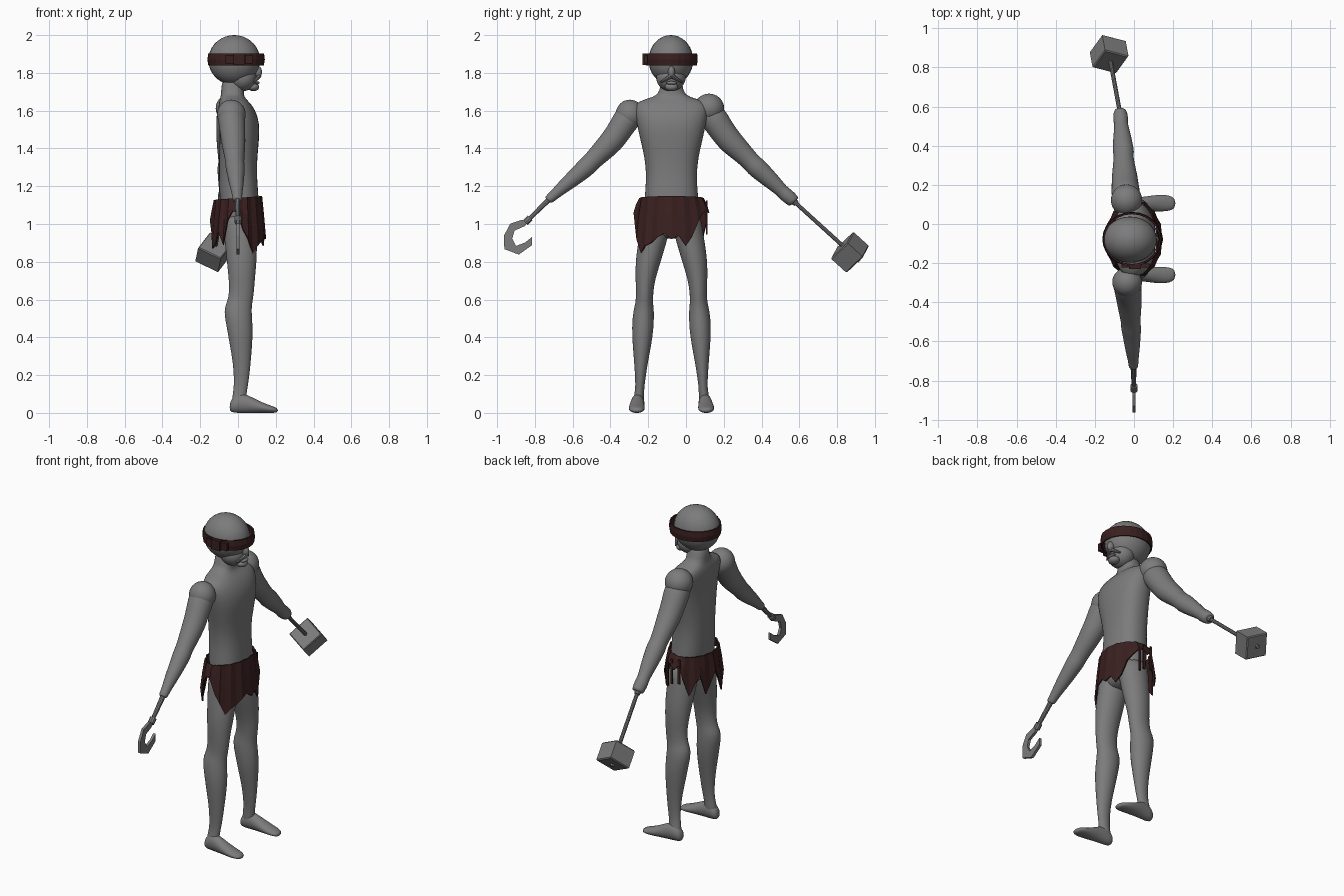
import bpy, bmesh, math
from mathutils import Vector

X, Y, Z = Vector((1, 0, 0)), Vector((0, 1, 0)), Vector((0, 0, 1))
MID = -0.077  # body centre line in y


def material(name, rgb):
    m = bpy.data.materials.new(name)
    m.diffuse_color = (*rgb, 1)
    return m


GREY = material("stone_grey", (0.2, 0.2, 0.2))
CLOTH = material("dark_brown_cloth", (0.042, 0.014, 0.014))


def finish(bm, name, mat, smooth=False, subdiv=0, solid=0):
    bmesh.ops.recalc_face_normals(bm, faces=bm.faces)
    me = bpy.data.meshes.new(name)
    bm.to_mesh(me)
    bm.free()
    me.materials.append(mat)
    if smooth:
        me.shade_smooth()
    ob = bpy.data.objects.new(name, me)
    bpy.context.collection.objects.link(ob)
    if subdiv:
        s = ob.modifiers.new("round", 'SUBSURF')
        s.levels = s.render_levels = subdiv
    if solid:
        ob.modifiers.new("thickness", 'SOLIDIFY').thickness = solid
    return ob


def loft(name, sections, u=X, v=Y, sides=18, mat=GREY, smooth=True, subdiv=1, start=0.0, power=1.0):
    """Skin of (centre, radius along u, radius along v) rings with capped ends."""
    bm = bmesh.new()
    rings = []
    for c, a, b in sections:
        ring = []
        for i in range(sides):
            t = start + 2 * math.pi * i / sides
            co, si = math.cos(t), math.sin(t)
            co = math.copysign(abs(co) ** power, co)
            si = math.copysign(abs(si) ** power, si)
            ring.append(bm.verts.new(Vector(c) + u * a * co + v * b * si))
        rings.append(ring)
    for p, q in zip(rings, rings[1:]):
        for i in range(sides):
            j = (i + 1) % sides
            bm.faces.new((p[i], p[j], q[j], q[i]))
    bm.faces.new(rings[0])
    bm.faces.new(rings[-1])
    return finish(bm, name, mat, smooth, subdiv)


def ball(name, c, r, mat=GREY):
    bm = bmesh.new()
    bmesh.ops.create_uvsphere(bm, u_segments=28, v_segments=18, radius=1)
    for vert in bm.verts:
        vert.co = Vector([vert.co[i] * r[i] + c[i] for i in range(3)])
    return finish(bm, name, mat, True)


def box(name, c, s, mat=CLOTH):
    bm = bmesh.new()
    bmesh.ops.create_cube(bm, size=1)
    for vert in bm.verts:
        vert.co = Vector([vert.co[i] * s[i] + c[i] for i in range(3)])
    return finish(bm, name, mat)


def tube(name, a, b, r0, r1, sides=10):
    """Straight tapered rod between two points."""
    a, b = Vector(a), Vector(b)
    d = (b - a).normalized()
    side = d.cross(X).normalized()
    ob = loft(name, [(a, r0, r0), (b, r1, r1)], d.cross(side), side, sides, subdiv=0, smooth=False)
    return ob


def wrap(name, cx, rings, n, wobble=0.0):
    """Open cloth band; each ring is (rx, ry, z as a function of index)."""
    bm = bmesh.new()
    rows = []
    for rx, ry, zf in rings:
        rows.append([bm.verts.new((cx + (rx + wobble * (-1) ** k) * math.cos(2 * math.pi * k / n),
                                   MID + (ry + wobble * (-1) ** k) * math.sin(2 * math.pi * k / n), zf(k)))
                     for k in range(n)])
    for p, q in zip(rows, rows[1:]):
        for i in range(n):
            j = (i + 1) % n
            bm.faces.new((p[i], p[j], q[j], q[i]))
    return finish(bm, name, CLOTH, solid=0.008)


# Torso and neck: z, centre x, half depth, half width
torso = [(0.92, 0.015, 0.06, 0.06), (0.97, 0.015, 0.085, 0.13), (1.06, 0.01, 0.1, 0.148),
         (1.15, 0.005, 0.105, 0.142), (1.25, 0.0, 0.1, 0.133), (1.35, 0.0, 0.102, 0.142),
         (1.45, 0.008, 0.105, 0.167), (1.54, 0.008, 0.107, 0.186), (1.61, -0.008, 0.098, 0.2),
         (1.65, -0.022, 0.078, 0.185), (1.672, -0.03, 0.062, 0.09), (1.70, -0.03, 0.06, 0.06),
         (1.78, -0.025, 0.06, 0.058)]
loft("torso", [((x, MID, z), a, b) for z, x, a, b in torso], sides=24, power=0.85)

# Head and face
ball("head", (-0.02, MID - 0.003, 1.868), (0.137, 0.118, 0.132))
ball("jaw", (0.025, MID - 0.003, 1.775), (0.073, 0.078, 0.072))
ball("nose", (0.105, MID, 1.805), (0.022, 0.018, 0.032))
ball("chin", (0.082, MID, 1.725), (0.03, 0.035, 0.022))
ball("lower_lip", (0.1, MID, 1.747), (0.014, 0.03, 0.009))
for s, side in ((-1, "right"), (1, "left")):
    tube(side + "_moustache", (0.112, MID, 1.785), (0.085, MID + s * 0.057, 1.75), 0.013, 0.005, 8)

# Blindfold with its knot on the right side
wrap("blindfold", -0.01, [(0.148, 0.136, lambda k: 1.902), (0.152, 0.139, lambda k: 1.87),
                          (0.147, 0.135, lambda k: 1.84)], 24)
box("blindfold_knot", (0.005, -0.218, 1.872), (0.06, 0.022, 0.062))
for x in (-0.045, 0.058):
    box("knot_wing", (x, -0.212, 1.872), (0.04, 0.018, 0.045))

# Arms: x, y, z, radius
left = [(-0.04, 0.085, 1.615, 0.06), (-0.04, 0.14, 1.575, 0.078), (-0.045, 0.19, 1.495, 0.07),
        (-0.047, 0.235, 1.435, 0.068), (-0.052, 0.305, 1.37, 0.056), (-0.053, 0.35, 1.322, 0.05),
        (-0.054, 0.368, 1.305, 0.056), (-0.057, 0.40, 1.275, 0.052), (-0.06, 0.45, 1.23, 0.046),
        (-0.066, 0.515, 1.168, 0.033), (-0.067, 0.52, 1.163, 0.04), (-0.07, 0.57, 1.12, 0.036),
        (-0.07, 0.574, 1.116, 0.03)]
right = [(-0.035, -0.245, 1.6, 0.055), (-0.035, -0.305, 1.575, 0.076), (-0.03, -0.35, 1.5, 0.068),
         (-0.025, -0.39, 1.44, 0.066), (-0.02, -0.455, 1.375, 0.057), (-0.017, -0.505, 1.325, 0.049),
         (-0.015, -0.525, 1.305, 0.053), (-0.012, -0.565, 1.267, 0.047), (-0.008, -0.64, 1.205, 0.038),
         (-0.004, -0.70, 1.152, 0.026), (-0.003, -0.725, 1.13, 0.026), (-0.003, -0.732, 1.124, 0.02)]
for name, path in (("left_arm", left), ("right_arm", right)):
    d = (Vector(path[-1][:3]) - Vector(path[1][:3])).normalized()
    loft(name, [(p[:3], p[3], p[3]) for p in path], X, X.cross(d).normalized())
ball("left_shoulder", (-0.038, 0.122, 1.612), (0.08, 0.08, 0.078))
ball("right_shoulder", (-0.035, -0.297, 1.58), (0.076, 0.075, 0.078))

# Hammer on the left arm
grip, head = Vector((-0.07, 0.56, 1.13)), Vector((-0.127, 0.868, 0.85))
d = (head - grip).normalized()
tube("hammer_shaft", grip, head, 0.011, 0.011)
tube("shaft_collar", grip + d * 0.015, grip + d * 0.035, 0.02, 0.016)
v = X.cross(d).normalized()
u = v.cross(d).normalized() * -1
r = 0.137 / math.sqrt(2)
loft("hammer_head", [(head + d * t, k * r, k * r) for t, k in
                     ((-0.057, 0.93), (-0.051, 1), (0.051, 1), (0.057, 0.93))],
     u, v, 4, smooth=False, subdiv=0, start=math.radians(45 - 28))
tube("hammer_rivet", head + d * 0.05, head + d * 0.068, 0.014, 0.012, 6)

# Hook on the right arm
tube("hook_rod", (-0.003, -0.72, 1.135), (0, -0.845, 1.012), 0.015, 0.011)
tube("hook_collar", (0, -0.825, 1.032), (0, -0.85, 1.008), 0.019, 0.019)
outline = [(-0.835, 1.012), (-0.87, 1.022), (-0.93, 1.002), (-0.963, 0.94), (-0.962, 0.867), (-0.885, 0.838),
           (-0.815, 0.888), (-0.814, 0.932), (-0.852, 0.902), (-0.9, 0.884), (-0.92, 0.922), (-0.908, 0.965),
           (-0.855, 0.988)]
bm = bmesh.new()
face = bm.faces.new([bm.verts.new((-0.008, y, z)) for y, z in outline])
ext = bmesh.ops.extrude_face_region(bm, geom=[face])
for e in ext["geom"]:
    if isinstance(e, bmesh.types.BMVert):
        e.co.x += 0.016
finish(bm, "hook", GREY)

# Legs: z, centre x, offset from the centre line, half depth, half width
leg = [(1.06, 0.01, 0.075, 0.09, 0.08), (0.98, 0.012, 0.085, 0.09, 0.08), (0.9, 0.016, 0.102, 0.086, 0.076),
       (0.8, 0.02, 0.124, 0.08, 0.068), (0.71, 0.02, 0.138, 0.07, 0.053), (0.64, 0.02, 0.142, 0.066, 0.046),
       (0.58, 0.008, 0.144, 0.068, 0.046), (0.545, -0.003, 0.147, 0.075, 0.056), (0.45, 0.01, 0.152, 0.07, 0.059),
       (0.36, 0.016, 0.156, 0.06, 0.05), (0.27, 0.02, 0.161, 0.048, 0.037), (0.18, 0.019, 0.165, 0.04, 0.027),
       (0.12, 0.012, 0.168, 0.036, 0.023), (0.07, 0.005, 0.174, 0.038, 0.03), (0.03, 0.0, 0.176, 0.035, 0.03)]
# Foot: x, offset, centre z, half width, half height
foot = [(-0.045, 0.175, 0.03, 0.02, 0.02), (-0.025, 0.176, 0.045, 0.034, 0.046), (0.02, 0.178, 0.054, 0.036, 0.056),
        (0.07, 0.181, 0.042, 0.039, 0.044), (0.13, 0.184, 0.027, 0.045, 0.028), (0.18, 0.184, 0.018, 0.042, 0.019),
        (0.213, 0.182, 0.013, 0.025, 0.012)]
for s, side in ((-1, "right"), (1, "left")):
    loft(side + "_leg", [((x, MID + s * o, z), a, b) for z, x, o, a, b in leg])
    loft(side + "_foot", [((x, MID + s * o, z), a, b) for x, o, z, a, b in foot], Y, Z, 14)

# Ragged loincloth: hem heights run front, left, back, right
hem = [0.92, 0.94, 0.885, 0.93, 1.01, 1.05, 1.08, 1.09, 1.06, 1.09, 1.0, 0.9, 0.97, 1.02, 0.9, 0.95,
       1.02, 0.96, 0.87, 0.9, 0.96, 0.89, 1.02, 1.07, 1.06, 0.97, 0.92, 0.845, 0.885, 0.9, 0.93, 0.95]
top = lambda k: 1.138 + 0.01 * math.cos(2 * math.pi * k / 32)
wrap("loincloth", 0.0, [(0.125, 0.168, top), (0.135, 0.185, lambda k: 0.55 * top(k) + 0.45 * hem[k]),
                        (0.146, 0.198, lambda k: hem[k])], 32, 0.003)

# Loose strips hanging on the left hip
for x, z in ((0.02, 1.04), (0.05, 1.02), (-0.03, 1.05)):
    box("hanging_strip", (x, 0.11, z), (0.014, 0.007, 0.15))
